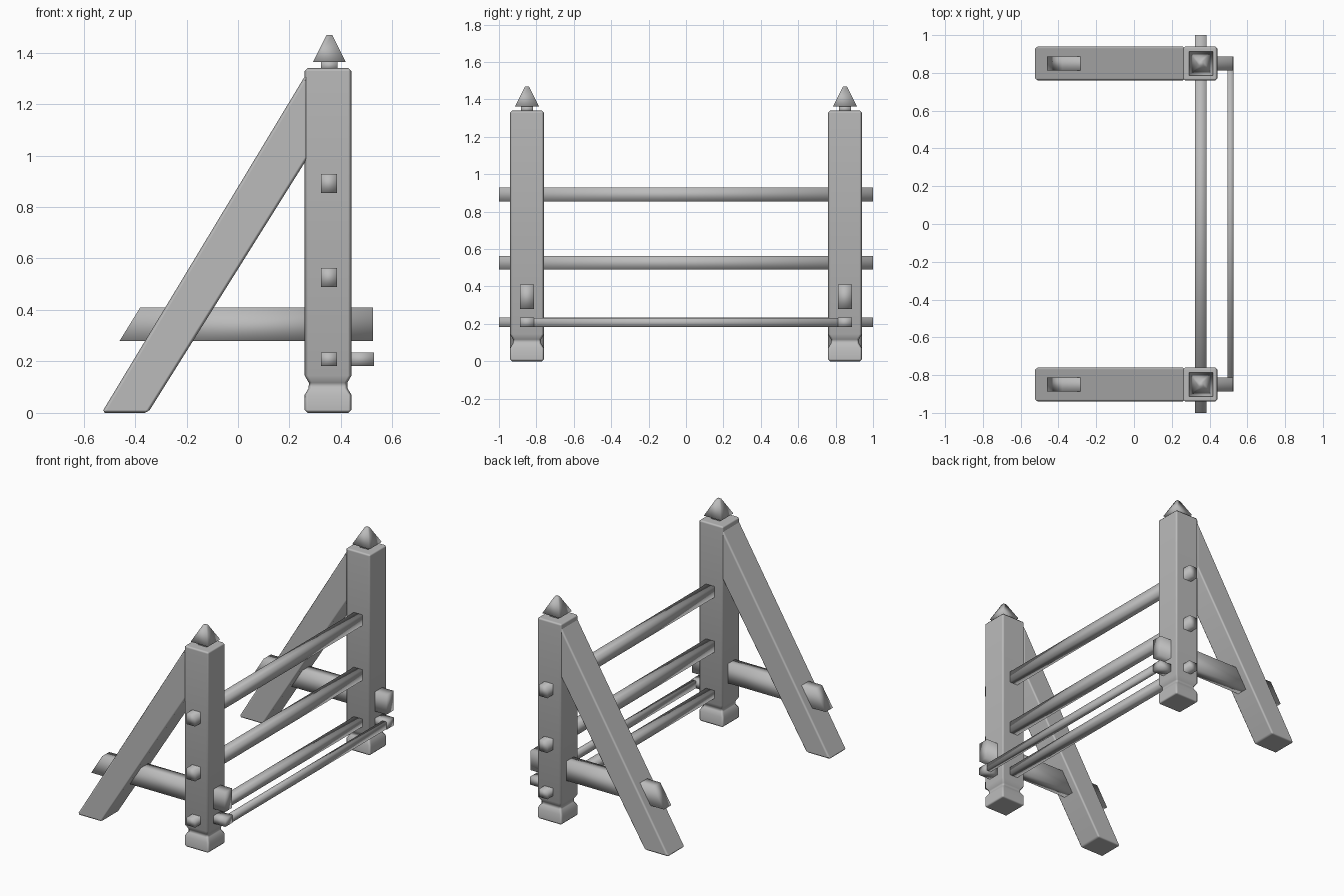
import bpy
import bmesh

cube = bpy.data.objects.get("Cube")
if cube:
    bpy.data.objects.remove(cube, do_unlink=True)

grey = bpy.data.materials.new("plain grey")
grey.use_nodes = True
grey.diffuse_color = (0.5, 0.5, 0.5, 1)
grey.node_tree.nodes["Principled BSDF"].inputs["Base Color"].default_value = (0.5, 0.5, 0.5, 1)


def loft(name, rings, bevel=0):
    """Skin a closed solid through rings of points, with smooth shading."""
    bm = bmesh.new()
    loops = [[bm.verts.new(p) for p in ring] for ring in rings]
    for low, high in zip(loops, loops[1:]):
        for i in range(len(low)):
            j = (i + 1) % len(low)
            bm.faces.new((low[i], low[j], high[j], high[i]))
    bm.faces.new(loops[0])
    bm.faces.new(loops[-1])
    bmesh.ops.recalc_face_normals(bm, faces=bm.faces)
    for face in bm.faces:
        face.smooth = True
    mesh = bpy.data.meshes.new(name)
    bm.to_mesh(mesh)
    bm.free()
    mesh.materials.append(grey)
    obj = bpy.data.objects.new(name, mesh)
    bpy.context.collection.objects.link(obj)
    if bevel:
        mod = obj.modifiers.new("soft edges", 'BEVEL')
        mod.width = bevel
        mod.segments = 1
        mod.limit_method = 'ANGLE'
        mod.angle_limit = 0.9
        mod.harden_normals = True
    return obj


def prism(name, profile, y0, y1, bevel=0):
    """Extrude an x-z profile along y."""
    return loft(name, [[(x, y, z) for x, z in profile] for y in (y0, y1)], bevel)


def bar(name, x0, x1, y0, y1, z0, z1):
    return prism(name, [(x0, z0), (x1, z0), (x1, z1), (x0, z1)], y0, y1)


def tower(name, x, y, sections, bevel=0):
    """Stack square sections given as (half width, height)."""
    corners = [(-1, -1), (1, -1), (1, 1), (-1, 1)]
    return loft(name, [[(x + h * a, y + h * b, z) for a, b in corners]
                       for h, z in sections], bevel)


# The two end frames
for side, word in ((-1, "front"), (1, "back")):
    y = 0.85 * side
    tower(word + "_post", 0.35, y,
          [(0.091, 0), (0.091, 0.07), (0.069, 0.107), (0.091, 0.145), (0.091, 1.34)], 0.012)
    tower(word + "_cap_neck", 0.355, y, [(0.032, 1.33), (0.032, 1.37)])
    tower(word + "_cap", 0.355, y, [(0.064, 1.363), (0.011, 1.468)])
    prism(word + "_brace", [(-0.53, 0), (-0.35, 0), (0.27, 0.99), (0.27, 1.325)],
          y - 0.091, y + 0.091, 0.012)
    prism(word + "_foot_beam", [(-0.46, 0.28), (0.525, 0.28), (0.525, 0.41), (-0.38, 0.41)],
          y - 0.038, y + 0.038)
    bar(word + "_rail_bracket", 0.42, 0.528, y - 0.037, y + 0.037, 0.182, 0.234)

# Long rails through both posts
for word, z0, z1 in (("upper", 0.855, 0.928), ("middle", 0.49, 0.563), ("lower", 0.182, 0.234)):
    bar(word + "_rail", 0.322, 0.384, -1, 1, z0, z1)

# Thin rail carried by the brackets
bar("outer_rail", 0.495, 0.526, -0.885, 0.885, 0.184, 0.232)
